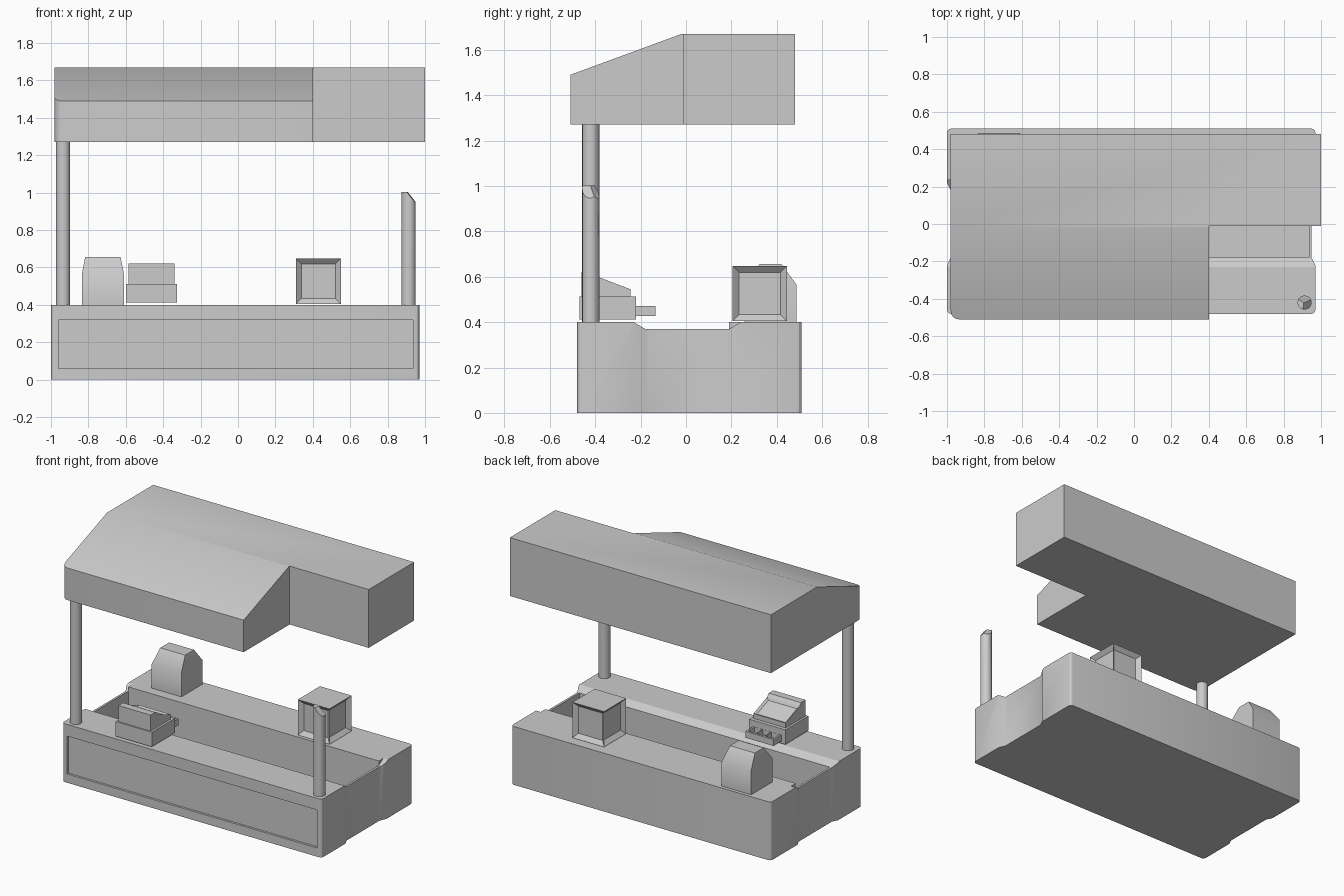
import bpy, bmesh, math
from mathutils import Vector

if "Cube" in bpy.data.objects:
    bpy.data.objects.remove(bpy.data.objects["Cube"])


def finish(name, bm, smooth=30):
    bmesh.ops.recalc_face_normals(bm, faces=bm.faces)
    me = bpy.data.meshes.new(name)
    bm.to_mesh(me)
    bm.free()
    ob = bpy.data.objects.new(name, me)
    bpy.context.collection.objects.link(ob)
    if smooth:
        shade(ob, smooth)
    return ob


def activate(ob):
    bpy.ops.object.select_all(action='DESELECT')
    ob.select_set(True)
    bpy.context.view_layer.objects.active = ob


def shade(ob, angle=30):
    activate(ob)
    bpy.ops.object.shade_smooth_by_angle(angle=math.radians(angle))


def prism_bm(pts, axis, lo, hi):
    """Extrude a 2D profile along x (points are y, z) or z (points are x, y)."""
    bm = bmesh.new()
    place = (lambda p: (lo, *p)) if axis == 'x' else (lambda p: (*p, lo))
    face = bm.faces.new([bm.verts.new(place(p)) for p in pts])
    ext = bmesh.ops.extrude_face_region(bm, geom=[face])['geom']
    step = Vector((hi - lo, 0, 0)) if axis == 'x' else Vector((0, 0, hi - lo))
    bmesh.ops.translate(bm, vec=step, verts=[v for v in ext if isinstance(v, bmesh.types.BMVert)])
    bmesh.ops.recalc_face_normals(bm, faces=bm.faces)
    return bm


def box_bm(x, y, z):
    return prism_bm([(x[0], y[0]), (x[1], y[0]), (x[1], y[1]), (x[0], y[1])], 'z', *z)


def box(name, x, y, z):
    return finish(name, box_bm(x, y, z), 0)


def round_edges(bm, test, radius, segments=3):
    edges = [e for e in bm.edges if test(*[v.co for v in e.verts])]
    bmesh.ops.bevel(bm, geom=edges, offset=radius, segments=segments, profile=0.5, affect='EDGES')


def cut(ob, cutters):
    for c in cutters:
        c.hide_render = True
        m = ob.modifiers.new("cut", 'BOOLEAN')
        m.operation, m.solver, m.object = 'DIFFERENCE', 'EXACT', c
        activate(ob)
        bpy.ops.object.modifier_apply(modifier=m.name)
        bpy.data.objects.remove(c)


def inset(bm, normal, thickness, depth):
    n = Vector(normal)
    bm.normal_update()
    face = max(bm.faces, key=lambda f: (round(f.normal.dot(n), 3), f.calc_area()))
    bmesh.ops.inset_individual(bm, faces=[face], thickness=thickness, depth=0)
    bmesh.ops.translate(bm, verts=face.verts[:], vec=-face.normal * depth)


# Counter: waisted outline with rounded upright corners
cx = -0.015
half = [(0.985, -0.48), (0.985, -0.22), (0.965, -0.18),
        (0.965, 0.18), (0.985, 0.22), (0.985, 0.51)]
outline = [(cx + x, y) for x, y in half] + [(cx - x, y) for x, y in reversed(half)]
bm = prism_bm(outline, 'z', 0, 0.4)
round_edges(bm, lambda a, b: abs(a.z - b.z) > 0.3 and (a.y < -0.4 or a.y > 0.4), 0.022)
counter = finish("counter", bm, 0)
notch = [(-0.28, 0.43), (-0.18, 0.37), (0.19, 0.37), (0.29, 0.43)]
cutters = [
    finish("dip_cutter", prism_bm([(-0.28, 0.43), (-0.18, 0.37), (0.19, 0.37), (0.19, 0.43)],
                                  'x', -1.2, 1.2), 0),
    box("well_cutter", (-0.965, 0.935), (-0.18, 0.19), (0.04, 0.6)),
    box("panel_cutter", (-0.96, 0.935), (-0.6, -0.465), (0.06, 0.32)),
]
cutters += [finish("end_cutter", prism_bm(notch, 'x', *r), 0) for r in ((-1.2, -0.965), (0.935, 1.2))]
cut(counter, cutters)
shade(counter, 28)

# Canopy: sloped front, one rounded corner, missing front right part
bm = prism_bm([(-0.51, 1.27), (-0.51, 1.49), (-0.02, 1.67), (0.48, 1.67), (0.48, 1.27)],
              'x', -0.98, 1.0)
round_edges(bm, lambda a, b: max(a.x, b.x) < -0.9 and max(a.y, b.y) < -0.5, 0.045, 4)
canopy = finish("canopy", bm, 0)
cut(canopy, [box("canopy_cutter", (0.4, 1.2), (-0.7, -0.012), (1.1, 1.8))])
shade(canopy)


# Posts: one whole, one snapped off
def post(name, x, top):
    bm = bmesh.new()
    bmesh.ops.create_cone(bm, cap_ends=True, segments=16, radius1=0.038, radius2=0.038, depth=top - 0.395)
    bmesh.ops.translate(bm, vec=(x, -0.42, (top + 0.395) / 2), verts=bm.verts)
    return bm


finish("left_post", post("left_post", -0.935, 1.275))
bm = post("broken_post", 0.912, 1.003)
for co, no in (((0.908, -0.42, 1.003), (0.8, -0.1, 0.6)), ((0.905, -0.42, 1.003), (0.5, 0.75, 0.65))):
    bmesh.ops.bisect_plane(bm, geom=bm.verts[:] + bm.edges[:] + bm.faces[:],
                           plane_co=co, plane_no=no, clear_outer=True)
    bmesh.ops.holes_fill(bm, edges=[e for e in bm.edges if e.is_boundary])
finish("broken_post", bm)

# Bin: box with a tapered lid
bm = box_bm((-0.835, -0.61), (0.258, 0.487), (0.4, 0.565))
bm.normal_update()
top = [f for f in bm.faces if f.normal.z > 0.9]
ext = bmesh.ops.extrude_face_region(bm, geom=top)['geom']
bmesh.ops.delete(bm, geom=top, context='FACES_ONLY')
for v in [v for v in ext if isinstance(v, bmesh.types.BMVert)]:
    v.co = (-0.7225 + (v.co.x + 0.7225) * 0.84, 0.3725 + (v.co.y - 0.3725) * 0.42, 0.656)
finish("bin", bm, 40)

# Display cube: framed recess on each side
bm = box_bm((0.31, 0.55), (0.205, 0.445), (0.405, 0.648))
for n in ((1, 0, 0), (-1, 0, 0), (0, 1, 0), (0, -1, 0)):
    inset(bm, n, 0.04, 0.025)
finish("display_cube", bm, 0)

# Till: base, sloped keyboard housing and open drawer
box("till_base", (-0.6, -0.325), (-0.47, -0.22), (0.412, 0.512))
bm = prism_bm([(-0.46, 0.512), (-0.46, 0.622), (-0.41, 0.622), (-0.395, 0.602), (-0.245, 0.545), (-0.245, 0.512)],
              'x', -0.585, -0.34)
inset(bm, (0, 0.057, 0.15), 0.02, 0.012)
finish("till_housing", bm, 0)
drawer = box("till_drawer", (-0.57, -0.355), (-0.24, -0.135), (0.426, 0.47))
cut(drawer, [box("slot_cutter", (-0.557 + i * 0.065, -0.497 + i * 0.065), (-0.219, -0.148), (0.436, 0.5))
             for i in range(3)])
